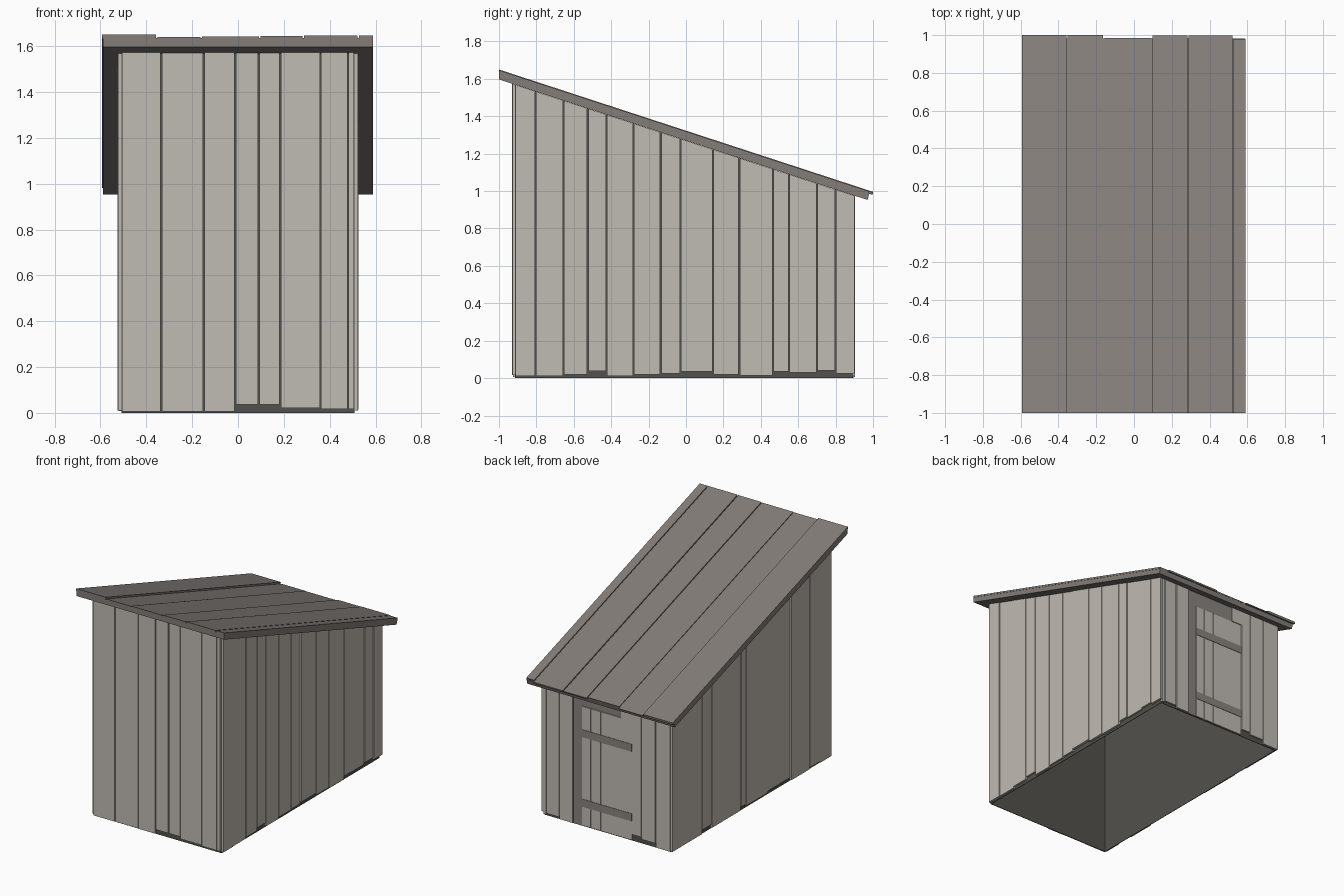
import bpy, bmesh, random

random.seed(4)
if "Cube" in bpy.data.objects:
    bpy.data.objects.remove(bpy.data.objects["Cube"], do_unlink=True)


def material(name, srgb):
    linear = [((c / 255 + 0.055) / 1.055) ** 2.4 for c in srgb] + [1.0]
    m = bpy.data.materials.new(name)
    m.use_nodes = True
    m.diffuse_color = linear
    m.node_tree.nodes["Principled BSDF"].inputs["Base Color"].default_value = linear
    return m


WALL = material("weathered plank", (192, 187, 179))
ROOF = material("roof board", (131, 125, 120))
CORE = material("dark lining", (82, 81, 76))
TRIM = material("door trim", (135, 133, 126))

GAP = 0.003          # half the gap between neighbouring planks
SLOPE = -0.327


def under_roof(y):
    return 1.597 + SLOPE * (y + 1)


def prism(name, x0, x1, profile, mat):
    """Extrude a (y, z) profile from x0 to x1."""
    bm = bmesh.new()
    face = bm.faces.new([bm.verts.new((x0, y, z)) for y, z in profile])
    ext = bmesh.ops.extrude_face_region(bm, geom=[face])
    moved = [v for v in ext["geom"] if isinstance(v, bmesh.types.BMVert)]
    bmesh.ops.translate(bm, verts=moved, vec=(x1 - x0, 0, 0))
    bmesh.ops.recalc_face_normals(bm, faces=bm.faces)
    mesh = bpy.data.meshes.new(name)
    bm.to_mesh(mesh)
    bm.free()
    mesh.materials.append(mat)
    ob = bpy.data.objects.new(name, mesh)
    bpy.context.collection.objects.link(ob)


def board(name, x0, x1, y0, y1, z0, z1=None, mat=WALL):
    """Upright board; its top follows the roof unless z1 is given."""
    ta, tb = (under_roof(y) - 0.001 if z1 is None else z1 for y in (y0, y1))
    prism(name, x0, x1, [(y0, z0), (y1, z0), (y1, tb), (y0, ta)], mat)


def spans(edges, bottoms, gap=GAP):
    for i, (a, b) in enumerate(zip(edges, edges[1:])):
        yield i + 1, a + gap, b - gap, bottoms[i]


# Dark lining, open at the bottom, showing between the planks
board("front_lining", -0.508, 0.508, -0.913, -0.909, 0, mat=CORE)
board("back_lining", -0.508, 0.508, 0.888, 0.892, 0, mat=CORE)
for name, s in (("left", 1), ("right", -1)):
    board(f"{name}_lining", s * 0.504, s * 0.508, -0.909, 0.888, 0, mat=CORE)

# Front planks
for i, a, b, z in spans([-0.51, -0.335, -0.15, -0.012, 0.09, 0.185, 0.36, 0.48, 0.51],
                        [0.006, 0.006, 0.006, 0.036, 0.036, 0.022, 0.018, 0.018]):
    board(f"front_plank_{i}", a, b, -0.922 - random.uniform(0, 0.008), -0.913, z)

# Side planks, irregular widths and lower ends
sides = {
    "left": (1, [-0.915, -0.805, -0.655, -0.525, -0.425, -0.28, -0.135, -0.03,
                 0.145, 0.285, 0.465, 0.55, 0.70, 0.80, 0.905],
             [0.01, 0.01, 0.02, 0.038, 0.01, 0.02, 0.025, 0.036, 0.02, 0.015,
              0.036, 0.03, 0.04, 0.025]),
    "right": (-1, [-0.915, -0.78, -0.66, -0.45, -0.19, 0.06, 0.12, 0.45, 0.56, 0.905],
              [0.01, 0.02, 0.01, 0.03, 0.02, 0.035, 0.01, 0.035, 0.008]),
}
for name, (s, edges, bottoms) in sides.items():
    for i, a, b, z in spans(edges, bottoms):
        outer = 0.519 + random.uniform(0, 0.007)
        board(f"{name}_side_plank_{i}", s * 0.508, s * outer, a, b, z)

# Back planks on both sides of the doorway
for label, edges, bottoms in (("a", [-0.51, -0.39, -0.275, -0.2], [0.006, 0.035, 0.05]),
                              ("b", [0.27, 0.38, 0.483, 0.51], [0.006, 0.02, 0.01])):
    for i, a, b, z in spans(edges, bottoms):
        board(f"back_plank_{label}{i}", a, b, 0.892, 0.904, z)
board("back_plank_over_door", -0.2, -0.115, 0.892, 0.904, 0.868)

# Door frame, door planks and battens
board("door_post", 0.203, 0.268, 0.892, 0.897, 0.004, mat=TRIM)
board("door_lintel", -0.115, 0.203, 0.892, 0.897, 0.868, mat=TRIM)
for i, a, b, z in spans([-0.2, 0.05, 0.13, 0.203], [0.006] * 3, 0.0015):
    board(f"door_plank_{i}", a, b, 0.892, 0.9, z, 0.866)
for name, z in (("lower", 0.143), ("upper", 0.645)):
    board(f"door_batten_{name}", -0.197, 0.2, 0.9, 0.903, z, z + 0.055, TRIM)

# Roof slab
prism("roof_slab", -0.59, 0.588,
      [(-1, under_roof(-1)), (0.97, under_roof(0.97)), (0.981, 0.988), (-1, 1.635)], ROOF)

# Roof boards with uneven back ends
edges = [-0.597, -0.355, -0.16, 0.095, 0.285, 0.525, 0.593]
ends = [1.0, 1.0, 0.985, 0.997, 0.997, 0.98]
tops = [1.65, 1.639, 1.641, 1.644, 1.646, 1.646]
for i, a, b, end in spans(edges, ends):
    top, low = tops[i - 1], 1.634
    drop = SLOPE * (end + 1)
    prism(f"roof_board_{i}", a, b,
          [(-1, low), (end - 0.003, low + drop), (end, top + drop), (-1, top)], ROOF)
